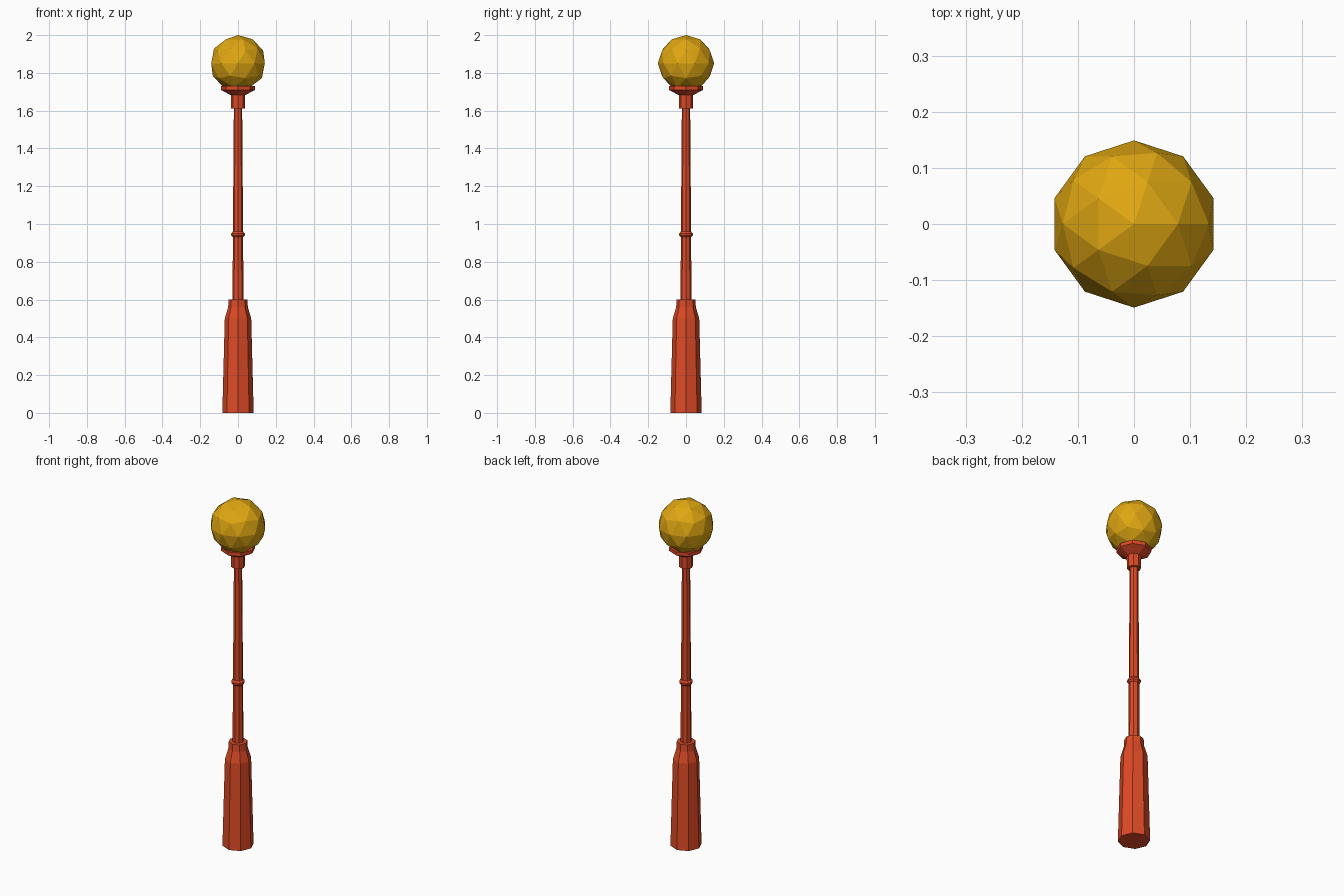
import bpy
import bmesh
from math import cos, sin, tau

cube = bpy.data.objects.get("Cube")
if cube:
    bpy.data.objects.remove(cube, do_unlink=True)

SIDES = 8


def material(name, rgb):
    m = bpy.data.materials.new(name)
    m.use_nodes = True
    colour = (*rgb, 1)
    m.diffuse_color = colour
    m.node_tree.nodes["Principled BSDF"].inputs["Base Color"].default_value = colour
    return m


def add_object(name, bm, mat):
    bmesh.ops.recalc_face_normals(bm, faces=bm.faces)
    mesh = bpy.data.meshes.new(name)
    bm.to_mesh(mesh)
    bm.free()
    mesh.materials.append(mat)
    obj = bpy.data.objects.new(name, mesh)
    bpy.context.collection.objects.link(obj)
    return obj


def turned(name, profile, mat):
    """Closed octagonal turning from (radius, height) pairs, corner to the front."""
    bm = bmesh.new()
    rings = [[bm.verts.new((r * cos(tau * i / SIDES), r * sin(tau * i / SIDES), z))
              for i in range(SIDES)] for r, z in profile]
    for low, high in zip(rings, rings[1:]):
        for i in range(SIDES):
            j = (i + 1) % SIDES
            bm.faces.new((low[i], low[j], high[j], high[i]))
    bm.faces.new(rings[0])
    bm.faces.new(rings[-1])
    return add_object(name, bm, mat)


red = material("red paint", (0.73, 0.068, 0.019))
gold = material("golden glass", (0.74, 0.385, 0.006))

# Tapered foot with a sloping shoulder
turned("base", [(0.083, 0), (0.07, 0.5), (0.052, 0.56), (0.05, 0.6)], red)

# Slender shaft and its small ring
turned("pole", [(0.029, 0.59), (0.027, 0.95), (0.022, 1.62)], red)
turned("pole_ring", [(0.028, 0.93), (0.036, 0.94), (0.036, 0.95), (0.027, 0.96)], red)

# Collar flaring into the globe holder
turned("collar", [(0.036, 1.612), (0.038, 1.69)], red)
turned("globe_holder", [(0.038, 1.682), (0.09, 1.71), (0.09, 1.73)], red)

# Faceted globe
bm = bmesh.new()
RADIUS = 0.149
bmesh.ops.create_icosphere(bm, subdivisions=2, radius=RADIUS)
bmesh.ops.translate(bm, verts=bm.verts, vec=(0, 0, 2 - RADIUS))
add_object("globe", bm, gold)
